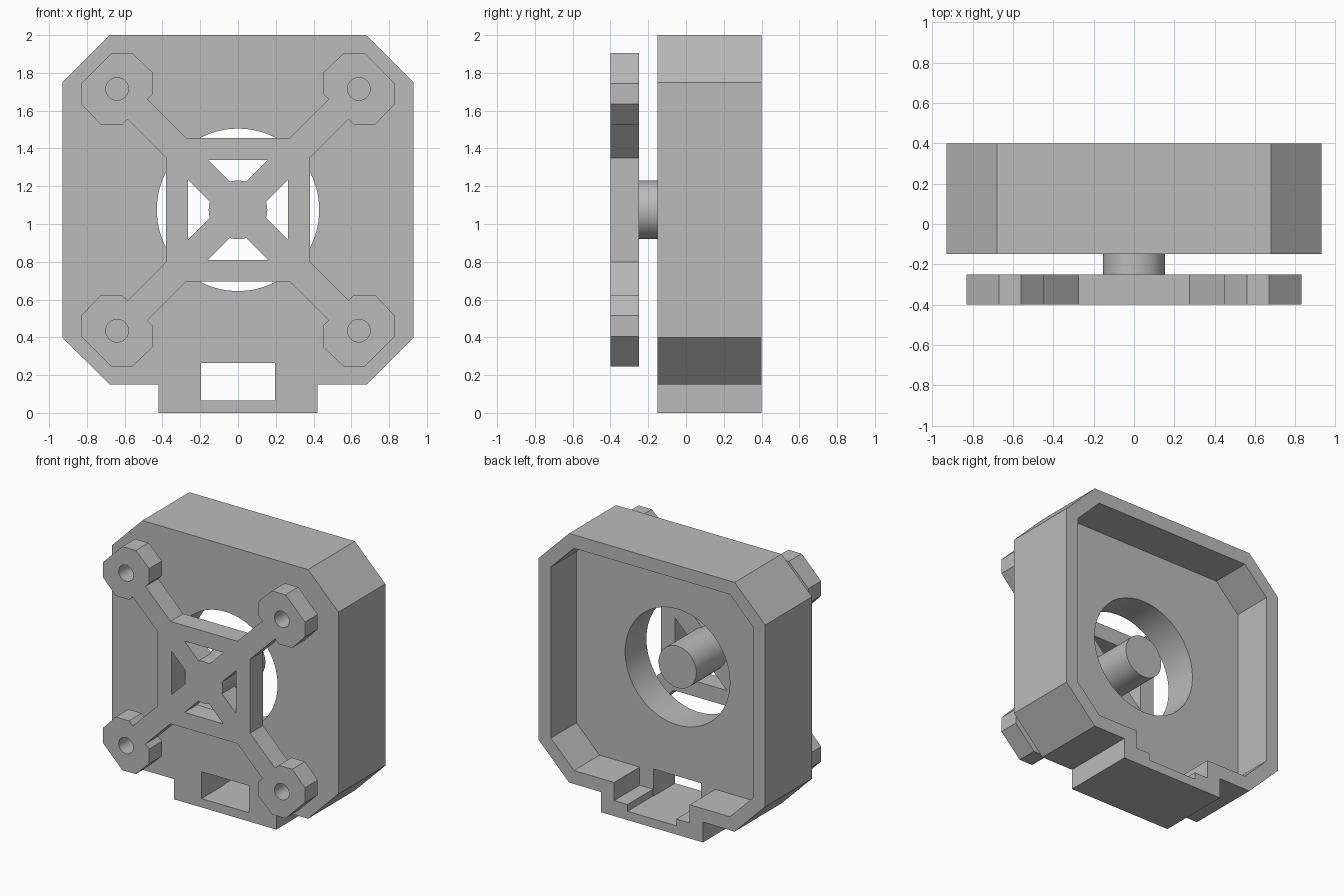
import bpy, bmesh
from math import sin, cos, pi, radians, atan2, hypot

if "Cube" in bpy.data.objects:
    bpy.data.objects.remove(bpy.data.objects["Cube"], do_unlink=True)

CZ = 1.075          # height of the hub axis
HUB_R = 0.155

grey = bpy.data.materials.new("plain_grey")
grey.use_nodes = True
grey.diffuse_color = (0.5, 0.5, 0.5, 1)
grey.node_tree.nodes["Principled BSDF"].inputs["Base Color"].default_value = (0.5, 0.5, 0.5, 1)


def circle(cx, cz, r, n=64):
    return [(cx + r * cos(2 * pi * i / n), cz + r * sin(2 * pi * i / n)) for i in range(n)]


def quarter_turns(points):
    """The points repeated at four quarter turns about the hub axis."""
    result = []
    for _ in range(4):
        result.append(points)
        points = [(-z, x) for x, z in points]
    return result


def prism(name, loops, y0, y1, dz=0.0):
    """Extrude an outline, with any inner loops as holes, from y0 to y1."""
    bm = bmesh.new()
    for loop in loops:
        verts = [bm.verts.new((x, y0, z + dz)) for x, z in loop]
        if len(loops) == 1:
            bm.faces.new(verts)
        else:
            for a, b in zip(verts, verts[1:] + verts[:1]):
                bm.edges.new((a, b))
    if len(loops) > 1:
        bmesh.ops.triangle_fill(bm, use_beauty=True, use_dissolve=False, edges=bm.edges[:])
    new = bmesh.ops.extrude_face_region(bm, geom=bm.faces[:])["geom"]
    moved = [v for v in new if isinstance(v, bmesh.types.BMVert)]
    bmesh.ops.translate(bm, verts=moved, vec=(0, y1 - y0, 0))
    bmesh.ops.recalc_face_normals(bm, faces=bm.faces[:])
    mesh = bpy.data.meshes.new(name)
    bm.to_mesh(mesh)
    bm.free()
    mesh.materials.append(grey)
    obj = bpy.data.objects.new(name, mesh)
    bpy.context.collection.objects.link(obj)
    return obj


def activate(obj):
    bpy.ops.object.select_all(action="DESELECT")
    obj.select_set(True)
    bpy.context.view_layer.objects.active = obj


def cut(obj, cutter):
    activate(obj)
    cutter.hide_render = True
    mod = obj.modifiers.new("cut", "BOOLEAN")
    mod.operation = "DIFFERENCE"
    mod.solver = "EXACT"
    mod.object = cutter
    bpy.ops.object.modifier_apply(modifier=mod.name)
    bpy.data.objects.remove(cutter, do_unlink=True)


def mirrored(half):
    """Close a right-hand half profile with its left-hand mirror."""
    return half + [(-x, z) for x, z in reversed(half)]


# Housing: chamfered block with a bottom tab, hollowed from the back
housing = prism("housing", [mirrored([
    (0.42, 0), (0.42, 0.15), (0.68, 0.15), (0.93, 0.4), (0.93, 1.75), (0.68, 2)])], -0.15, 0.4)
cut(housing, prism("cavity_cutter", [mirrored([
    (0.2, 0.065), (0.2, 0.115), (0.31, 0.115), (0.31, 0.25), (0.64, 0.25),
    (0.83, 0.44), (0.83, 1.71), (0.64, 1.9)])], 0.1, 0.6))
cut(housing, prism("bore_cutter", [circle(0, CZ, 0.43, 96)], -0.4, 0.3))
cut(housing, prism("slot_cutter", [mirrored([(0.195, 0.065), (0.195, 0.265)])], -0.4, 0.2))

# Mounting bracket: square frame with four diagonal arms ending in bosses
arm = [(0.38, 0.275), (0.585, 0.48), (0.615, 0.45), (0.725, 0.45), (0.83, 0.56), (0.83, 0.67)]
arm += [(z, x) for x, z in reversed(arm)]
outline = sum(quarter_turns(arm), [])

# Windows between the cross spokes, ending on the hub circle
bx = 0.0437
start = atan2(bx + 0.105, bx)
arc = [(HUB_R * cos(start + (pi - 2 * start) * i / 8),
        HUB_R * sin(start + (pi - 2 * start) * i / 8)) for i in range(9)]
window = [(-0.16, 0.265), (0.16, 0.265)] + arc

bracket = prism("mounting_bracket", [outline] + quarter_turns(window)
                + [circle(x, z, 0.06, 32) for x in (-0.64, 0.64) for z in (-0.64, 0.64)],
                -0.4, -0.25, CZ)

# Hub post reaching back into the bore
hub = prism("hub_post", [circle(0, CZ, HUB_R)], -0.25, 0.1)

for obj in (housing, bracket, hub):
    activate(obj)
    bpy.ops.object.shade_smooth_by_angle(angle=radians(30))
